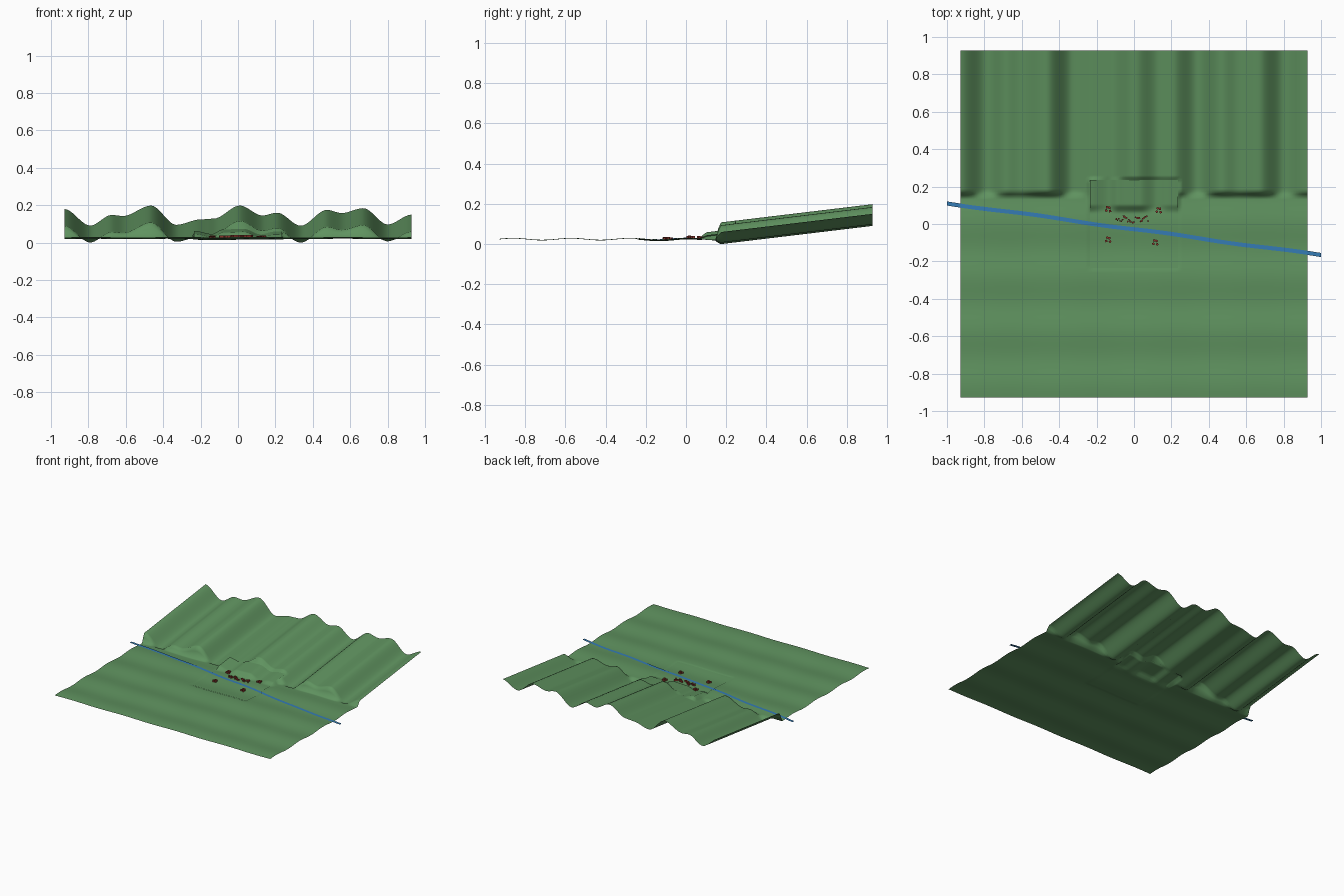
import bpy, bmesh, math, random

if "Cube" in bpy.data.objects:
    bpy.data.objects.remove(bpy.data.objects["Cube"])

random.seed(4)
HALF, PATCH = 0.928, 0.235


def material(name, rgb):
    m = bpy.data.materials.new(name)
    m.diffuse_color = (*rgb, 1)
    m.use_nodes = True
    m.node_tree.nodes["Principled BSDF"].inputs["Base Color"].default_value = m.diffuse_color
    return m


GRASS = material("grass green", (0.115, 0.29, 0.115))
WATER = material("water blue", (0.035, 0.2, 0.46))
ROOF = material("brick red", (0.26, 0.035, 0.025))

# Ridge cross-section along the back edge, and along the lip of the centre patch
RIDGE = [(-1.05, .2), (-.93, .18), (-.79, .091), (-.675, .148), (-.615, .142),
         (-.465, .198), (-.33, .095), (-.2, .124), (-.13, .128), (.01, .198),
         (.13, .145), (.21, .16), (.335, .09), (.475, .175), (.555, .158),
         (.67, .184), (.8, .097), (.93, .15), (1.05, .18)]
LIP = [(-.3, .045), (-.235, .047), (-.14, .03), (-.08, .054), (.03, .058),
       (.12, .028), (.19, .042), (.235, .043), (.3, .04)]


def smooth(t):
    t = min(1, max(0, t))
    return t * t * (3 - 2 * t)


def profile(points, x):
    for (x0, z0), (x1, z1) in zip(points, points[1:]):
        if x <= x1:
            return z0 + (z1 - z0) * smooth((x - x0) / (x1 - x0))
    return points[-1][1]


def plain(x, y):
    return (0.024 + 0.0045 * math.cos(2 * math.pi * (y + 0.57) / 0.29)
            + 0.0015 * math.sin(14 * x))


def patch_height(x, y):
    hill = profile(LIP, x) + 0.12 * (y - 0.1)
    t = smooth((y - 0.055) / 0.05)
    return (plain(x, y) + 0.001) * (1 - t) + hill * t


def land_height(x, y):
    # The land is sunk slightly below the detailed centre patch
    if abs(x) < PATCH and abs(y) < PATCH:
        return patch_height(x, y) - 0.005
    hill = profile(RIDGE, x) - 0.12 * (HALF - y)
    t = smooth((y - 0.143) / 0.028)
    return plain(x, y) * (1 - t) + hill * t


def finish(bm, name, mat, soft=True):
    mesh = bpy.data.meshes.new(name)
    bm.to_mesh(mesh)
    bm.free()
    mesh.materials.append(mat)
    for p in mesh.polygons:
        p.use_smooth = soft
    obj = bpy.data.objects.new(name, mesh)
    bpy.context.collection.objects.link(obj)
    return obj


def sheet(name, half, cells, height):
    bm = bmesh.new()
    bmesh.ops.create_grid(bm, x_segments=cells, y_segments=cells, size=half)
    for v in bm.verts:
        v.co.z = height(v.co.x, v.co.y)
    return finish(bm, name, GRASS)


sheet("land", HALF, 128, land_height)
sheet("centre_patch", PATCH, 64, patch_height)

# River ribbon crossing the plain
bm = bmesh.new()
rows = []
for i in range(81):
    x = -1 + i / 40
    y = -0.028 - 0.139 * x + 0.003 * math.sin(9 * x)
    z = plain(x, y) + 0.003
    rows.append([bm.verts.new((x, y + s * 0.011, z)) for s in (-1, 1)])
for a, b in zip(rows, rows[1:]):
    bm.faces.new((a[0], b[0], b[1], a[1]))
finish(bm, "river", WATER)

# Houses: four outlying hamlets and a village in the middle
spots = []
for cx, cy in ((-.14, .078), (.13, .072), (-.14, -.085), (.112, -.1)):
    spots += [(cx + dx, cy + dy) for dx, dy in
              ((-.008, -.006), (.009, .009), (.012, -.009), (-.003, .012))]
for i in range(26):
    x = -0.095 + 0.17 * i / 25
    spots.append((x, 0.018 + 1.6 * x * x + random.uniform(-.014, .02)))

bm = bmesh.new()
for i, (x, y) in enumerate(spots):
    w = 0.012 if i < 16 else random.uniform(.006, .011)
    z = patch_height(x, y)
    cube = bmesh.ops.create_cube(bm, size=1)["verts"]
    a = random.uniform(0, 0.6)
    for v in cube:
        px, py = v.co.x * w, v.co.y * w
        v.co = (x + px * math.cos(a) - py * math.sin(a),
                y + px * math.sin(a) + py * math.cos(a),
                z + (v.co.z + 0.4) * 0.012)
finish(bm, "houses", ROOF, False)
